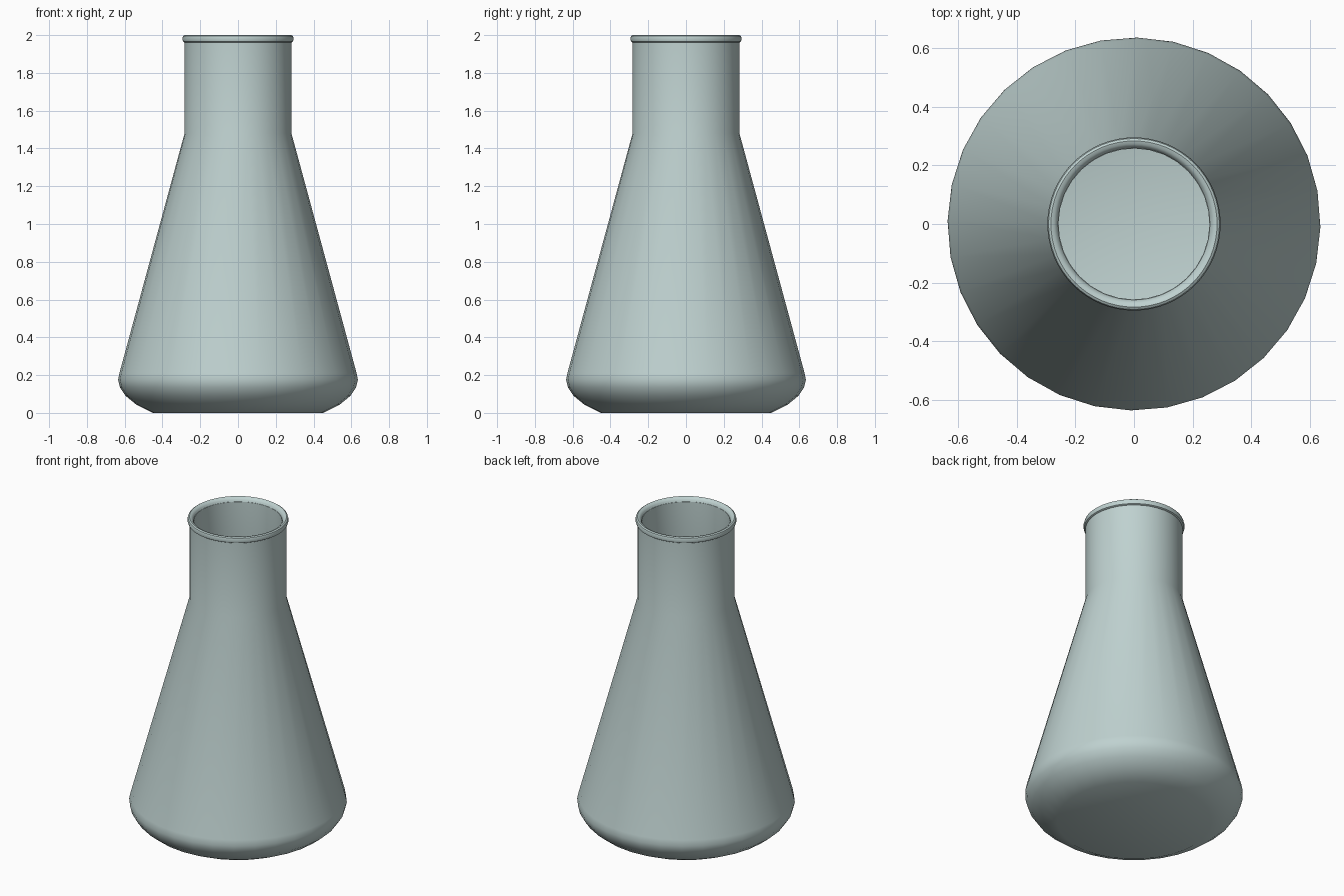
import bpy, bmesh, math
from mathutils import Matrix

cube = bpy.data.objects.get("Cube")
if cube:
    bpy.data.objects.remove(cube, do_unlink=True)

glass = bpy.data.materials.new("pale_green_glass")
glass.use_nodes = True
colour = (0.52, 0.64, 0.63, 1)
glass.diffuse_color = colour
glass.node_tree.nodes["Principled BSDF"].inputs["Base Color"].default_value = colour


def lathe(name, profile, sides, closed=False, turn=0):
    """Revolve a (radius, height) profile about z."""
    bm = bmesh.new()
    verts = [bm.verts.new((r, 0, z)) for r, z in profile]
    edges = [bm.edges.new(pair) for pair in zip(verts, verts[1:])]
    if closed:
        edges.append(bm.edges.new((verts[-1], verts[0])))
    bmesh.ops.spin(bm, geom=verts + edges, cent=(0, 0, 0), axis=(0, 0, 1),
                   angle=math.tau, steps=sides, use_merge=False)
    bmesh.ops.remove_doubles(bm, verts=bm.verts, dist=0.0005)
    bmesh.ops.rotate(bm, verts=bm.verts, matrix=Matrix.Rotation(turn, 3, "Z"))
    bmesh.ops.recalc_face_normals(bm, faces=bm.faces)
    mesh = bpy.data.meshes.new(name)
    bm.to_mesh(mesh)
    bm.free()
    mesh.materials.append(glass)
    obj = bpy.data.objects.new(name, mesh)
    bpy.context.collection.objects.link(obj)
    bpy.ops.object.select_all(action="DESELECT")
    obj.select_set(True)
    bpy.context.view_layer.objects.active = obj
    bpy.ops.object.shade_smooth_by_angle(angle=math.radians(35))
    return obj


# Conical body and neck: outer wall going up, inner wall coming back down
outer = [(0, 0), (0.45, 0), (0.54, 0.045), (0.595, 0.09), (0.625, 0.135),
         (0.635, 0.175), (0.628, 0.21), (0.283, 1.48), (0.283, 1.975)]
inner = [(0.257, 1.975), (0.257, 1.48), (0.602, 0.205), (0.607, 0.175),
         (0.6, 0.145), (0.575, 0.11), (0.53, 0.07), (0.445, 0.026), (0, 0.026)]
lathe("flask_body", outer + inner, 32, turn=math.radians(-1))

# Rounded bead around the mouth
bead = [(0.257, 1.97), (0.262, 1.987), (0.272, 1.997), (0.283, 2.0),
        (0.291, 1.995), (0.295, 1.98), (0.291, 1.966), (0.283, 1.961),
        (0.265, 1.961)]
lathe("mouth_rim", bead, 64, closed=True)
